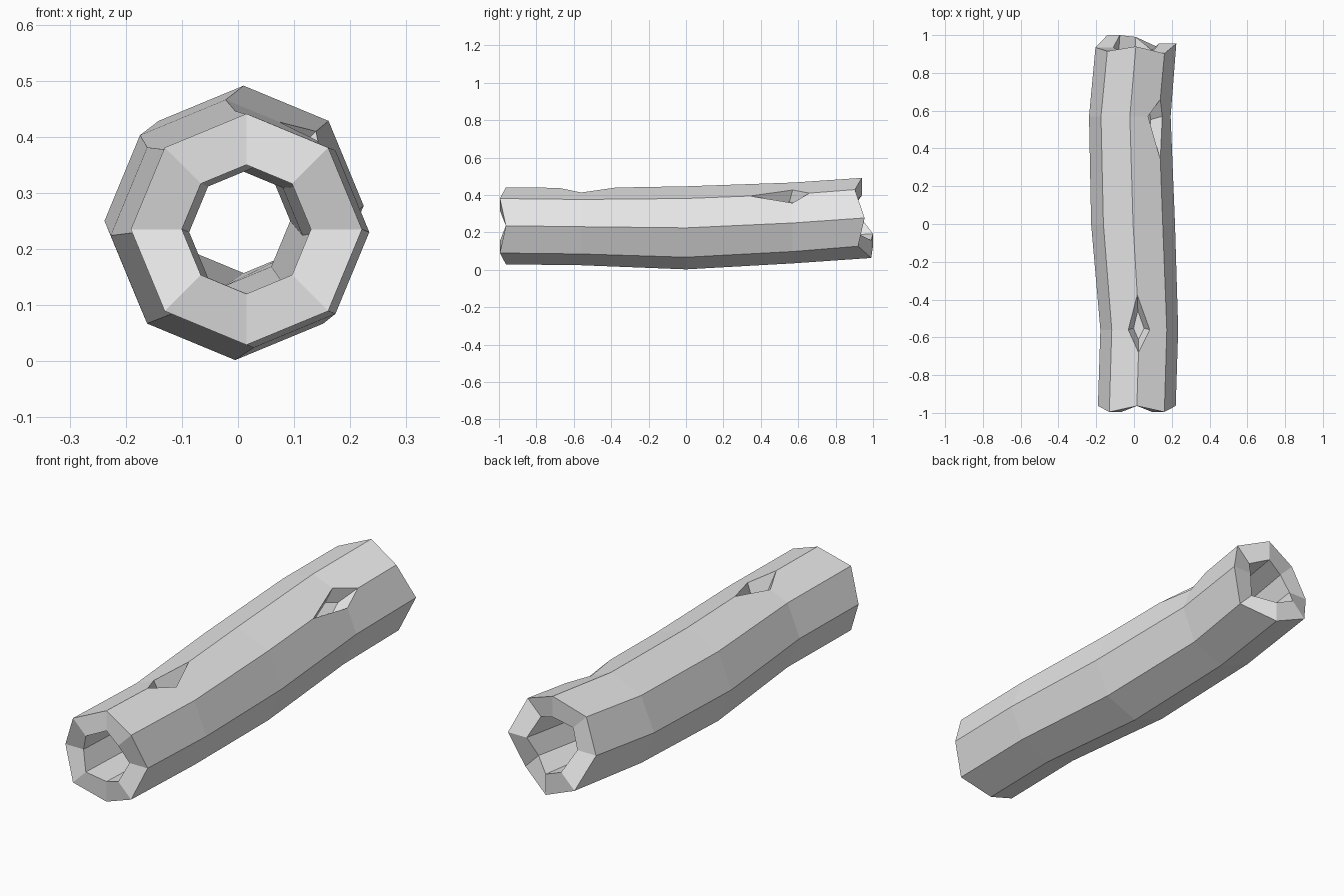
import bpy, bmesh, math
from mathutils import Vector

if "Cube" in bpy.data.objects:
    bpy.data.objects.remove(bpy.data.objects["Cube"])

# ring centres along the bent log: y, x, z, outer radius, inner radius
RINGS = [(-0.98, 0.015, 0.235, 0.206, 0.115),
         (-0.56, 0.028, 0.23, 0.206, 0.115),
         (0.00, -0.005, 0.224, 0.222, 0.12),
         (0.57, -0.022, 0.25, 0.216, 0.115),
         (0.95, 0.01, 0.277, 0.214, 0.12)]
# jagged ends: y of each corner, counter-clockwise from +x
FRONT_Y = [-0.963, -0.995] * 4
BACK_Y = [0.955, 0.903, 0.94, 0.915, 0.935, 1.0, 0.99, 0.92]

bm = bmesh.new()


def tube(radius_index):
    rows = []
    for i, ring in enumerate(RINGS):
        y, cx, cz = ring[:3]
        r = ring[radius_index]
        row = []
        for k in range(8):
            a = k * math.pi / 4
            yy = FRONT_Y[k] if i == 0 else BACK_Y[k] if i == 4 else y
            row.append(bm.verts.new((cx + r * math.cos(a), yy, cz + r * math.sin(a))))
        rows.append(row)
    for a, b in zip(rows, rows[1:]):
        bridge(a, b)
    return rows


def bridge(a, b):
    for k in range(8):
        n = (k + 1) % 8
        bm.faces.new((a[k], a[n], b[n], b[k]))


# bark, hollow core and the two rims
outer = tube(3)
inner = tube(4)
bridge(outer[0], inner[0])
bridge(outer[-1], inner[-1])
bmesh.ops.recalc_face_normals(bm, faces=bm.faces[:])


def knot_hole(i, k, front, back, left, right, depth):
    """Cut a diamond around one bark corner and sink it inward."""
    v = outer[i][k]
    ends = [(outer[i - 1][k], front), (outer[i][k - 1], right),
            (outer[i + 1][k], back), (outer[i][(k + 1) % 8], left)]
    pts = []
    for other, fac in ends:
        edge = bm.edges.get((v, other))
        pts.append(bmesh.utils.edge_split(edge, v, fac)[1])
    for p, q in zip(pts, pts[1:] + pts[:1]):
        face = next(f for f in p.link_faces if v in f.verts and q in f.verts)
        bmesh.utils.face_split(face, p, q)
    bmesh.ops.dissolve_verts(bm, verts=[v])
    hole = next(f for f in pts[0].link_faces if all(p in f.verts for p in pts))
    floor = bmesh.ops.extrude_discrete_faces(bm, faces=[hole])["faces"][0]
    centre = floor.calc_center_median()
    a = k * math.pi / 4
    inward = Vector((-math.cos(a), 0, -math.sin(a))) * depth
    for w in floor.verts:
        w.co = centre + (w.co - centre) * 0.5 + inward


knot_hole(1, 2, 0.30, 0.33, 0.40, 0.38, 0.07)   # top knot
knot_hole(3, 1, 0.40, 0.27, 0.37, 0.30, 0.07)   # side knot
bmesh.ops.recalc_face_normals(bm, faces=bm.faces[:])

mesh = bpy.data.meshes.new("hollow_log")
bm.to_mesh(mesh)
bm.free()
grey = bpy.data.materials.new("plain grey")
grey.diffuse_color = (0.8, 0.8, 0.8, 1)
grey.use_nodes = True
grey.node_tree.nodes["Principled BSDF"].inputs["Base Color"].default_value = grey.diffuse_color
mesh.materials.append(grey)
log = bpy.data.objects.new("hollow_log", mesh)
bpy.context.collection.objects.link(log)
